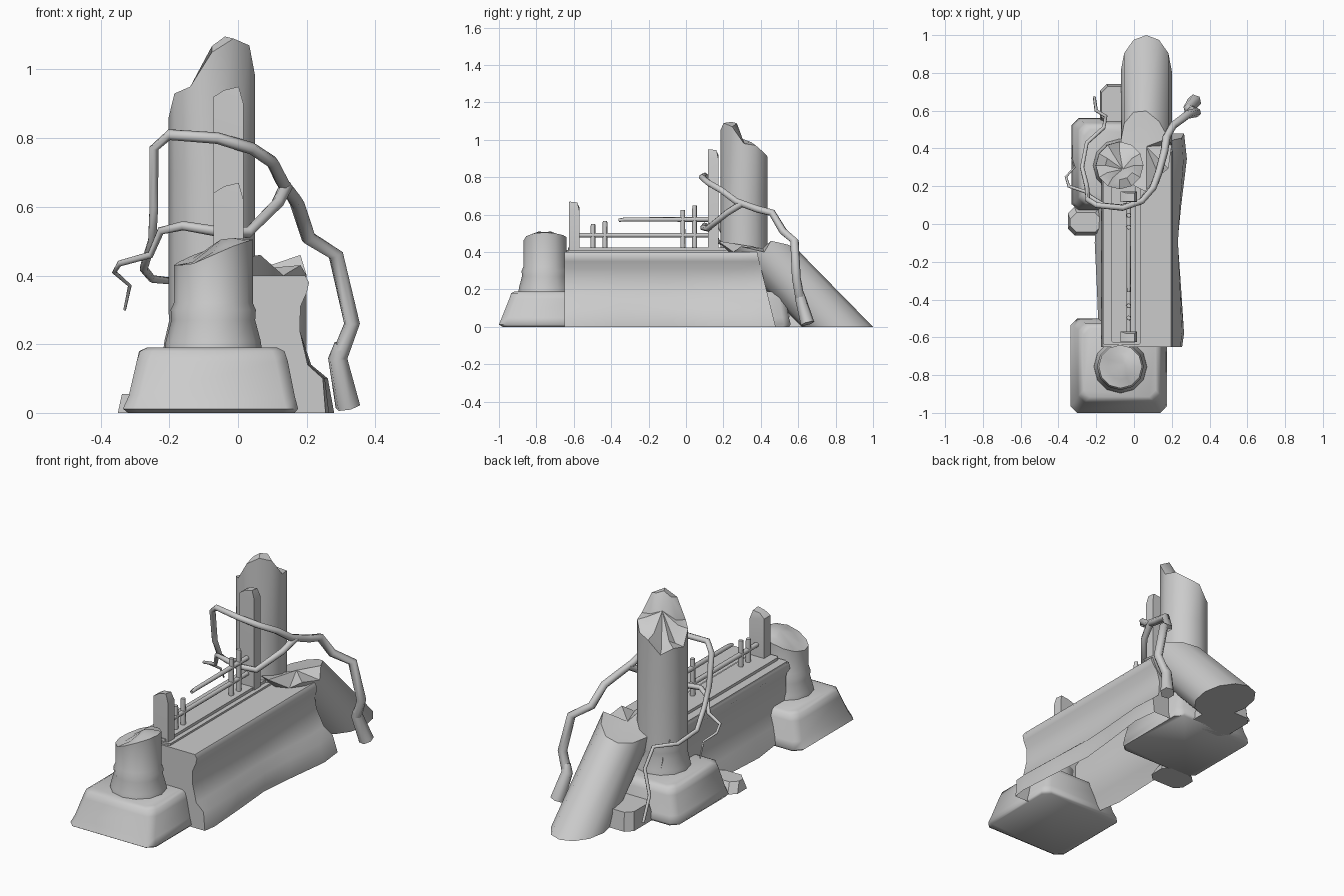
import bpy, bmesh, math, random
from mathutils import Vector

random.seed(4)


def loft(name, rings, cap_start=True, cap_end=True, tip=None, angle=35):
    """Skin closed rings of equal length; tip = optional centre vertex of the end cap."""
    bm = bmesh.new()
    vs = [[bm.verts.new(p) for p in r] for r in rings]
    n = len(vs[0])
    for a, b in zip(vs, vs[1:]):
        for i in range(n):
            j = (i + 1) % n
            bm.faces.new((a[i], a[j], b[j], b[i]))
    if cap_start:
        bm.faces.new(vs[0][::-1])
    if tip is not None:
        t = bm.verts.new(tip)
        for i in range(n):
            bm.faces.new((vs[-1][i], vs[-1][(i + 1) % n], t))
    elif cap_end:
        bm.faces.new(vs[-1])
    bmesh.ops.recalc_face_normals(bm, faces=bm.faces)
    me = bpy.data.meshes.new(name)
    bm.to_mesh(me)
    bm.free()
    ob = bpy.data.objects.new(name, me)
    bpy.context.collection.objects.link(ob)
    bpy.ops.object.select_all(action='DESELECT')
    ob.select_set(True)
    bpy.context.view_layer.objects.active = ob
    bpy.ops.object.shade_smooth_by_angle(angle=math.radians(angle))
    return ob


def column(name, cx, cy, profile, tops, tip, rise):
    """Round column with a broken top: one height per side, rising to an off-centre tip."""
    n = len(tops)
    dirs = [(math.cos(2 * math.pi * i / n), math.sin(2 * math.pi * i / n)) for i in range(n)]
    rings = [[(cx + r * c, cy + r * s, z) for c, s in dirs] for r, z in profile]
    r = profile[-1][0]
    rings.append([(cx + r * c, cy + r * s, h) for (c, s), h in zip(dirs, tops)])
    rings.append([(cx + 0.6 * r * c, cy + 0.6 * r * s, h + rise * (0.5 + i % 2))
                  for i, ((c, s), h) in enumerate(zip(dirs, tops))])
    return loft(name, rings, tip=tip)


def slab(name, levels, cut=0.03, angle=35):
    """Chamfered-corner block from (x0, x1, y0, y1, z) levels."""
    rings = []
    for x0, x1, y0, y1, z in levels:
        c = min(cut, (x1 - x0) / 3, (y1 - y0) / 3)
        rings.append([(x0 + c, y0, z), (x1 - c, y0, z), (x1, y0 + c, z), (x1, y1 - c, z),
                      (x1 - c, y1, z), (x0 + c, y1, z), (x0, y1 - c, z), (x0, y0 + c, z)])
    return loft(name, rings, angle=angle)


def tube(name, pts, r0, r1, sides=6):
    """Tapering tube along a point path."""
    p = [Vector(q) for q in pts]
    tans = [(p[min(i + 1, len(p) - 1)] - p[max(i - 1, 0)]).normalized() for i in range(len(p))]
    side = tans[0].orthogonal().normalized()
    rings = []
    for i, (q, t) in enumerate(zip(p, tans)):
        if i:
            side = tans[i - 1].rotation_difference(t) @ side
        up = t.cross(side)
        r = r0 + (r1 - r0) * i / (len(p) - 1)
        rings.append([q + r * (math.cos(a) * side + math.sin(a) * up)
                      for a in (2 * math.pi * k / sides for k in range(sides))])
    return loft(name, rings, angle=65)


# Worn plinths under the two columns
slab("front_plinth", [(-0.32, 0.165, -0.98, -0.51, 0), (-0.335, 0.175, -1.0, -0.50, 0.012),
                      (-0.318, 0.165, -0.985, -0.51, 0.05), (-0.295, 0.145, -0.945, -0.525, 0.15),
                      (-0.285, 0.135, -0.935, -0.535, 0.18), (-0.265, 0.115, -0.915, -0.55, 0.19)], 0.035, 60)
slab("rear_plinth", [(-0.32, 0.16, 0.08, 0.55, 0), (-0.33, 0.16, 0.07, 0.56, 0.015),
                     (-0.318, 0.16, 0.08, 0.55, 0.05), (-0.295, 0.14, 0.10, 0.535, 0.15),
                     (-0.288, 0.13, 0.11, 0.525, 0.18), (-0.265, 0.12, 0.13, 0.50, 0.19)], 0.035, 60)

# Broken columns
column("front_column_stump", -0.072, -0.755,
       [(0.142, 0.18), (0.138, 0.21), (0.122, 0.27), (0.124, 0.30), (0.115, 0.32)],
       [0.505, 0.50, 0.49, 0.48, 0.46, 0.44, 0.43, 0.43, 0.435, 0.46, 0.485, 0.50],
       (-0.05, -0.74, 0.505), 0.006)
column("rear_column", -0.076, 0.31,
       [(0.142, 0.18), (0.138, 0.21), (0.124, 0.27), (0.127, 0.30), (0.126, 0.32), (0.126, 0.70)],
       [0.98, 0.97, 0.93, 0.91, 0.84, 0.87, 0.86, 0.93, 0.95, 1.05, 1.09, 1.07],
       (-0.06, 0.29, 1.01), 0.012)

# Wall body: one profile swept along y, with an uneven foot
profile = [(0.26, 0.0), (0.25, 0.10), (0.205, 0.14), (0.18, 0.24), (0.182, 0.31), (0.20, 0.35),
           (0.207, 0.38), (0.195, 0.40), (-0.165, 0.40), (-0.175, 0.37), (-0.15, 0.33),
           (-0.145, 0.15), (-0.165, 0.10), (-0.19, 0.0)]
foot = [(-0.65, -0.005), (-0.58, 0.005), (-0.35, -0.01), (-0.1, -0.03), (0.1, -0.01),
        (0.28, 0.02), (0.38, 0.005)]
rings = []
for k, (y, d) in enumerate(foot):
    ring = []
    for x, z in profile:
        low = max(0.0, 1 - z / 0.24)
        slant = 0.10 * (0.4 - z) / 0.4 * max(0, (y - 0.1) / 0.28)
        rag = 0.02 * (k % 2) if z == 0 and x < 0 else 0
        ring.append((x + d * low * (1 if x > 0 else 0.6), y + slant, z + rag))
    rings.append(ring)
wall = loft("wall", rings, angle=55)
# the wall is hollow underneath
bm = bmesh.new()
bm.from_mesh(wall.data)
bmesh.ops.delete(bm, geom=[f for f in bm.faces if f.calc_center_median().z < 0.03], context='FACES_ONLY')
bm.to_mesh(wall.data)
bm.free()

# Raised curb and its step
slab("curb_step", [(-0.165, 0.035, -0.64, 0.30, 0.39), (-0.165, 0.035, -0.64, 0.30, 0.41)], 0.01)
slab("curb", [(-0.12, 0.01, -0.63, 0.28, 0.40), (-0.12, 0.01, -0.63, 0.28, 0.425)], 0.01)

# Railing posts with broken slanting tops
for name, y, h in (("front_post", -0.598, 0.67), ("rear_post", 0.145, 0.95)):
    rings = []
    for zs in ((0.40,) * 4, (h - 0.03, h - 0.05, h - 0.05, h - 0.03),):
        rings.append([(x, y + dy, z) for (x, dy), z in zip(
            ((-0.072, -0.028), (0.016, -0.028), (0.016, 0.028), (-0.072, 0.028)), zs)])
    rings.append([(x, y + dy, z) for (x, dy), z in zip(
        ((-0.04, -0.026), (0.002, -0.026), (0.002, 0.018), (-0.04, 0.018)), (h - 0.01, h, h - 0.005, h - 0.01))])
    loft(name, rings)

# Balusters and rails
for i, (y, h) in enumerate(((-0.497, 0.55), (-0.433, 0.565), (-0.017, 0.625), (0.046, 0.65))):
    tube(f"baluster_{i + 1}", [(-0.028, y, 0.41), (-0.028, y, h - 0.01), (-0.028, y, h)], 0.014, 0.012)
tube("lower_rail", [(-0.028, -0.58, 0.49), (-0.028, 0.13, 0.49)], 0.013, 0.013)
tube("broken_rail", [(-0.028, -0.36, 0.57), (-0.028, -0.33, 0.574), (-0.028, 0.13, 0.575)], 0.009, 0.014)

# Fallen column piece leaning on the wall, cut flat by the ground
tops = [0.40, 0.46, 0.44, 0.41, 0.39, 0.38, 0.38, 0.40, 0.45, 0.46, 0.40, 0.43]
rings = []
for hs in ([0.0] * 12, tops):
    rings.append([(0.065 + 0.135 * math.cos(math.pi * i / 6),
                   0.81 - 0.98 * z + 0.19 * math.sin(math.pi * i / 6), z) for i, z in enumerate(hs)])
loft("fallen_column", rings, tip=(0.065, 0.41, 0.42))


# Rubble stones
def rock(name, x0, x1, y0, y1, h):
    j = lambda: random.uniform(-0.015, 0.015)
    slab(name, [(x0, x1, y0, y1, 0),
                (x0 + 0.02 + j(), x1 - 0.02 + j(), y0 + 0.02 + j(), y1 - 0.02 + j(), h)], 0.035)


rock("side_stone", -0.35, -0.14, -0.06, 0.09, 0.055)
rock("back_stone", -0.18, 0.06, 0.50, 0.74, 0.10)

# Vines winding around the rear column
tube("vine_root", [(0.30, 0.60, 0.20), (0.29, 0.61, 0.16), (0.32, 0.65, 0.018)], 0.02, 0.038)
tube("main_vine", [(0.29, 0.61, 0.15), (0.332, 0.59, 0.26), (0.285, 0.58, 0.46),
                   (0.205, 0.52, 0.51), (0.172, 0.46, 0.61), (0.16, 0.38, 0.63), (0.13, 0.27, 0.67),
                   (0.10, 0.19, 0.73), (0.04, 0.12, 0.77), (-0.06, 0.085, 0.80), (-0.20, 0.10, 0.81),
                   (-0.245, 0.13, 0.77), (-0.245, 0.15, 0.60), (-0.25, 0.20, 0.50), (-0.275, 0.30, 0.42),
                   (-0.25, 0.43, 0.39), (-0.16, 0.51, 0.38), (-0.15, 0.57, 0.28), (-0.20, 0.60, 0.16),
                   (-0.21, 0.67, 0.04)], 0.025, 0.008)
tube("branch_vine", [(0.14, 0.30, 0.66), (0.115, 0.22, 0.61), (0.03, 0.115, 0.525), (-0.07, 0.09, 0.53),
                     (-0.16, 0.10, 0.545), (-0.225, 0.14, 0.53), (-0.255, 0.17, 0.46),
                     (-0.345, 0.20, 0.435), (-0.36, 0.25, 0.41), (-0.315, 0.30, 0.37),
                     (-0.33, 0.35, 0.30)], 0.02, 0.004)
